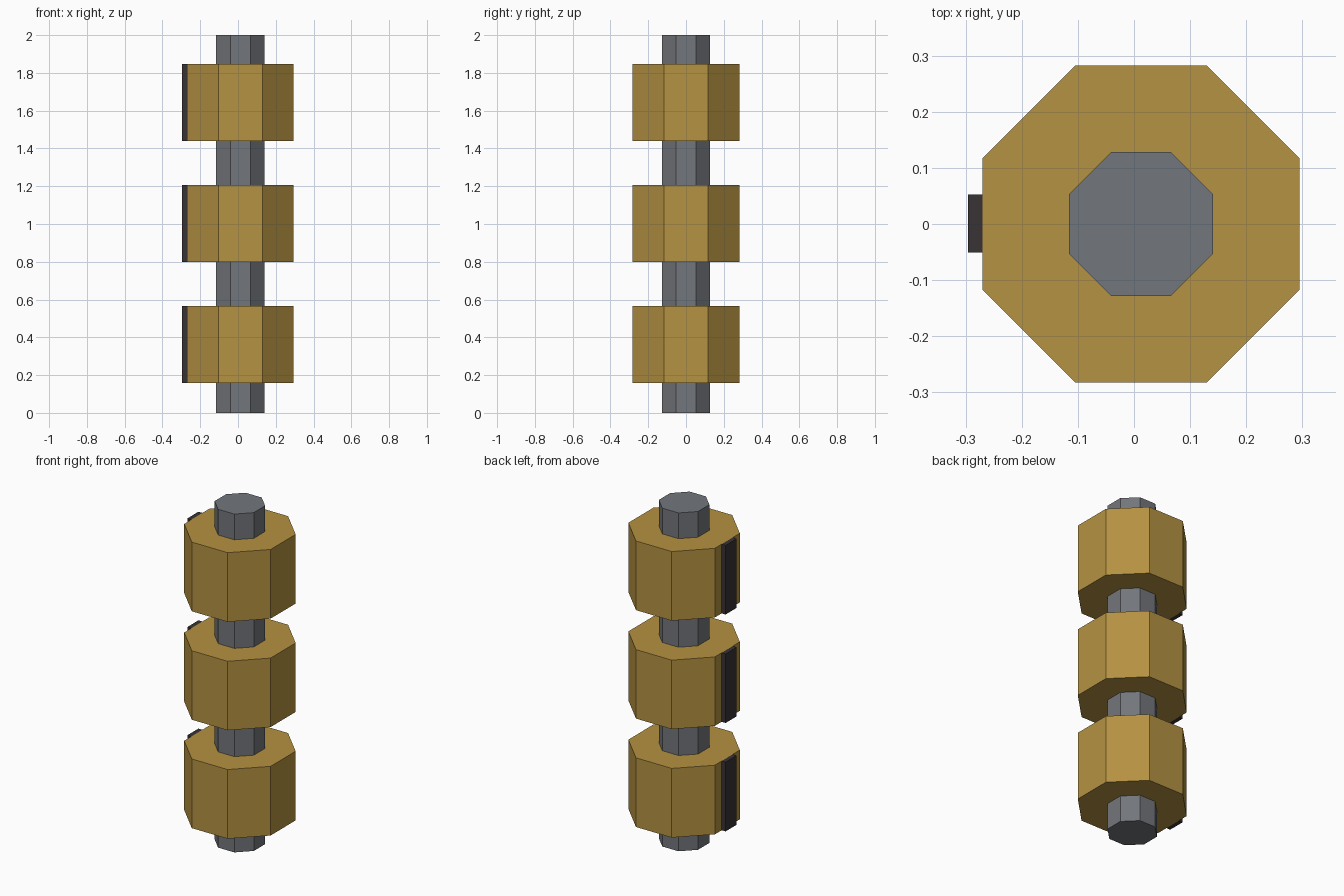
import bpy
import math

if "Cube" in bpy.data.objects:
    bpy.data.objects.remove(bpy.data.objects["Cube"])

AXIS_X = 0.0125                      # shaft axis, offset by the keys on one side
RING_SPANS = [(0.157, 0.566), (0.798, 1.206), (1.439, 1.848)]


def material(name, rgb):
    mat = bpy.data.materials.new(name)
    mat.diffuse_color = (*rgb, 1.0)
    mat.use_nodes = True
    mat.node_tree.nodes["Principled BSDF"].inputs["Base Color"].default_value = mat.diffuse_color
    return mat


steel = material("grey steel", (0.171, 0.181, 0.198))
brass = material("brass", (0.462, 0.287, 0.054))
dark = material("dark iron", (0.040, 0.032, 0.034))


def octagon_prism(name, apothem, z0, z1, mat):
    """Eight-sided prism with flats facing the axes."""
    bpy.ops.mesh.primitive_cylinder_add(
        vertices=8, radius=apothem / math.cos(math.pi / 8), depth=z1 - z0,
        location=(AXIS_X, 0, (z0 + z1) / 2), rotation=(0, 0, math.pi / 8))
    obj = bpy.context.object
    obj.name = name
    obj.data.materials.append(mat)
    return obj


def box(name, lo, hi, mat):
    bpy.ops.mesh.primitive_cube_add(
        size=1, location=[(a + b) / 2 for a, b in zip(lo, hi)])
    obj = bpy.context.object
    obj.name = name
    obj.scale = [b - a for a, b in zip(lo, hi)]
    obj.data.materials.append(mat)
    return obj


# Central shaft running the full height
octagon_prism("shaft", 0.128, 0.0, 2.0, steel)

# Three collars, each with a dark key strip on its left face
for i, (z0, z1) in enumerate(RING_SPANS, 1):
    octagon_prism(f"collar_{i}", 0.2825, z0, z1, brass)
    box(f"key_strip_{i}", (-0.296, -0.051, z0), (-0.27, 0.053, z1), dark)
